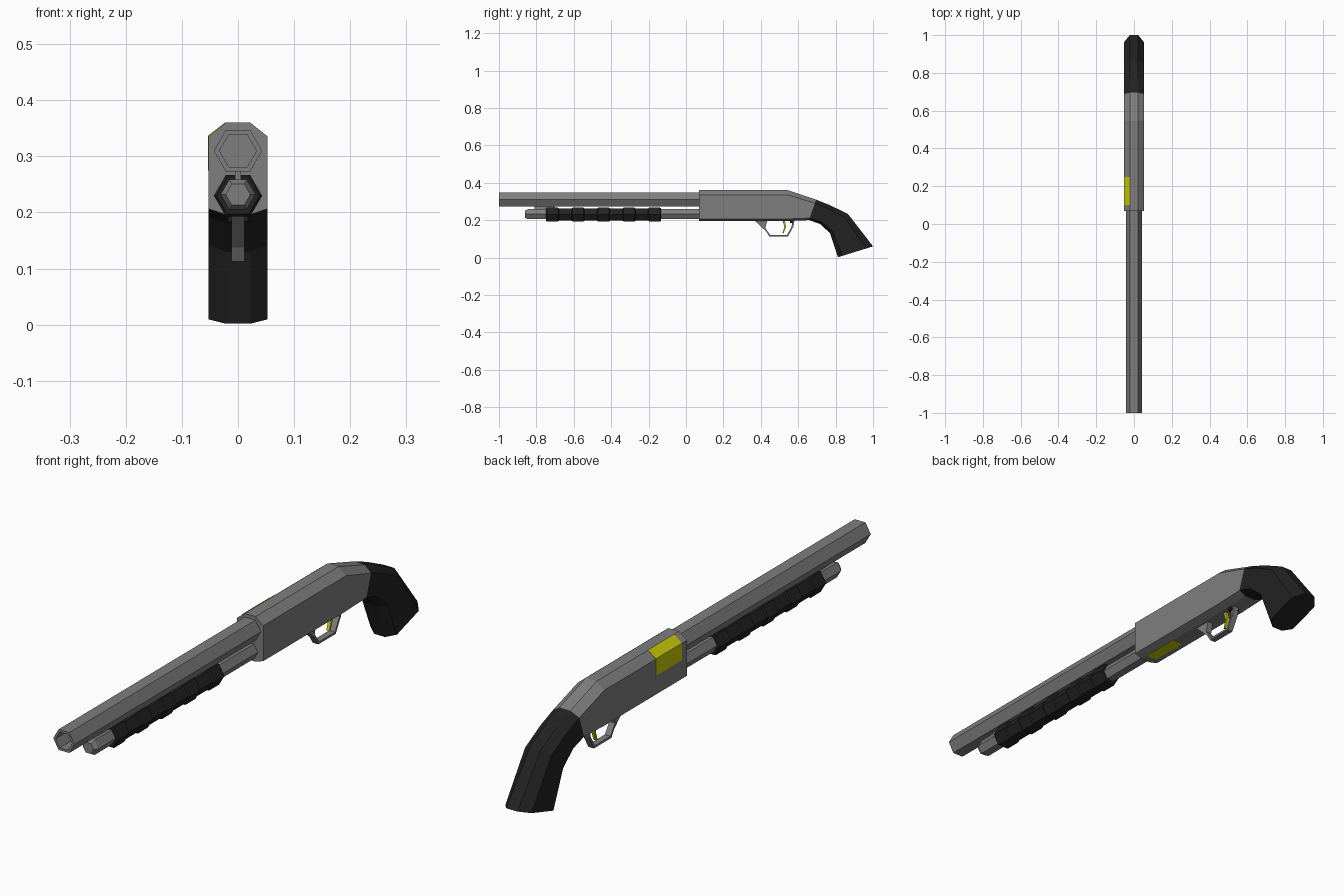
import bpy, bmesh, math
from mathutils import Vector

if "Cube" in bpy.data.objects:
    bpy.data.objects.remove(bpy.data.objects["Cube"])


def material(name, r, g, b):
    m = bpy.data.materials.new(name)
    m.use_nodes = True
    m.diffuse_color = (r, g, b, 1)
    m.node_tree.nodes["Principled BSDF"].inputs["Base Color"].default_value = (r, g, b, 1)
    return m


GREY = material("steel grey", 0.21, 0.21, 0.21)
BLACK = material("matte black", 0.016, 0.016, 0.016)
YELLOW = material("yellow", 0.58, 0.58, 0.003)


def finish(name, bm, mat):
    bmesh.ops.recalc_face_normals(bm, faces=bm.faces)
    mesh = bpy.data.meshes.new(name)
    bm.to_mesh(mesh)
    bm.free()
    mesh.materials.append(mat)
    ob = bpy.data.objects.new(name, mesh)
    bpy.context.collection.objects.link(ob)
    return ob


def loft(name, rings, mat, cap_start=True, cap_end=True):
    """Skin a row of closed rings of points."""
    bm = bmesh.new()
    rows = [[bm.verts.new(p) for p in ring] for ring in rings]
    n = len(rows[0])
    for a, b in zip(rows, rows[1:]):
        for i in range(n):
            j = (i + 1) % n
            bm.faces.new((a[i], a[j], b[j], b[i]))
    if cap_start:
        bm.faces.new(rows[0])
    if cap_end:
        bm.faces.new(rows[-1])
    return finish(name, bm, mat)


def hex_tube(name, profile, zc, mat, caps=True):
    """Six-sided tube along y from (y, radius) pairs."""
    rings = [[(r * math.cos(k * math.pi / 3), y, zc + r * math.sin(k * math.pi / 3))
              for k in range(6)] for y, r in profile]
    return loft(name, rings, mat, caps, caps)


def body_ring(top, bottom, top_cut, bottom_cut):
    """Chamfered box section between a top and a bottom (y, z) point."""
    t, b = Vector((0, *top)), Vector((0, *bottom))
    half = [(0.022, t), (0.053, t.lerp(b, top_cut)),
            (0.053, b.lerp(t, bottom_cut)), (0.022, b)]
    right = [(x, p.y, p.z) for x, p in half]
    return right + [(-x, y, z) for x, y, z in reversed(right)]


def prism(name, outline, half_width, mat):
    """Side outline in (y, z) extruded across x."""
    return loft(name, [[(x, y, z) for y, z in outline]
                       for x in (-half_width, half_width)], mat)


def box(name, lo, hi, mat):
    (x0, y0, z0), (x1, y1, z1) = lo, hi
    return loft(name, [[(x0, y, z0), (x1, y, z0), (x1, y, z1), (x0, y, z1)]
                       for y in (y0, y1)], mat)


# Receiver and curved grip share one section where they meet
joint = body_ring((0.695, 0.31), (0.658, 0.2), 0.18, 0.1)
loft("receiver", [body_ring((0.07, 0.36), (0.07, 0.196), 0.15, 0.065),
                  body_ring((0.545, 0.36), (0.545, 0.196), 0.15, 0.065),
                  joint], GREY, cap_end=False)
loft("grip", [joint,
              body_ring((0.77, 0.28), (0.717, 0.18), 0.18, 0.12),
              body_ring((0.866, 0.233), (0.77, 0.13), 0.18, 0.12),
              body_ring((1.0, 0.06), (0.813, 0.002), 0.2, 0.13)],
     BLACK, cap_start=False)

# Hollow barrel and the magazine tube below it
hex_tube("barrel", [(0.07, 0.043), (-1.0, 0.043), (-1.0, 0.033), (0.069, 0.033)],
         0.31, GREY, caps=False)
hex_tube("magazine_tube", [(-0.86, 0.022), (-0.845, 0.031), (0.075, 0.031)], 0.232, GREY)
box("barrel_lug", (-0.005, -0.81, 0.255), (0.005, -0.7, 0.277), GREY)

# Ribbed pump handle
ribs = []
for i in range(5):
    y = -0.748 + 0.1365 * i
    ribs += [(y, 0.038), (y + 0.005, 0.043), (y + 0.063, 0.043), (y + 0.068, 0.038)]
hex_tube("pump_handle", ribs, 0.23, BLACK)

# Ejection port plate wraps the upper chamfer and side on the right
port = [(-0.022, 0.359), (-0.022, 0.361), (-0.0538, 0.337), (-0.0538, 0.275),
        (-0.052, 0.275), (-0.052, 0.335)]
loft("ejection_port", [[(x, y, z) for x, z in port] for y in (0.1, 0.25)], YELLOW)
box("loading_port", (-0.022, 0.1, 0.195), (0.022, 0.25, 0.199), YELLOW)

# Trigger guard: closed strip between outer and inner outlines
outer = [(0.364, 0.2), (0.43, 0.138), (0.445, 0.113), (0.545, 0.113), (0.574, 0.165), (0.58, 0.2)]
inner = [(0.435, 0.2), (0.424, 0.158), (0.45, 0.121), (0.54, 0.121), (0.565, 0.165), (0.567, 0.2)]
bars = [[(x, *o), (x, *i)] for x in (-0.0116, 0.0116) for o, i in zip(outer, inner)]
rings = [bars[k] + bars[k + 6][::-1] for k in range(6)]
loft("trigger_guard", rings, GREY)

# Trigger and safety button
prism("trigger", [(0.515, 0.2), (0.526, 0.165), (0.516, 0.132), (0.523, 0.132),
                  (0.535, 0.165), (0.528, 0.2)], 0.006, YELLOW)
box("safety_button", (-0.018, 0.555, 0.184), (0.018, 0.572, 0.2), BLACK)
